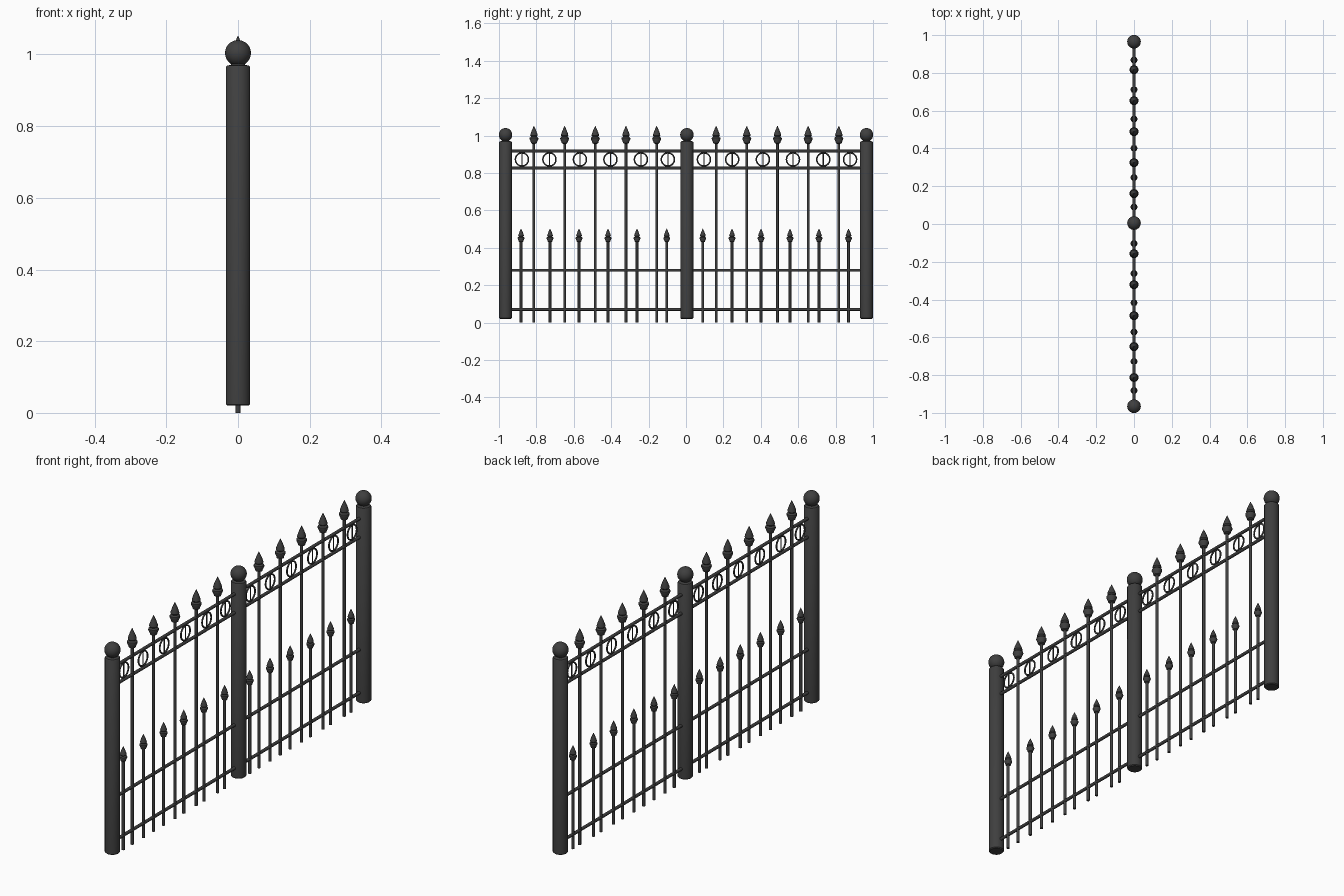
import bpy, math
from mathutils import Matrix

if "Cube" in bpy.data.objects:
    bpy.data.objects.remove(bpy.data.objects["Cube"])


def add_mesh(name, verts, faces, smooth=True):
    me = bpy.data.meshes.new(name)
    me.from_pydata(verts, [], faces)
    me.update()
    ob = bpy.data.objects.new(name, me)
    bpy.context.collection.objects.link(ob)
    if smooth:
        bpy.ops.object.select_all(action='DESELECT')
        ob.select_set(True)
        bpy.context.view_layer.objects.active = ob
        bpy.ops.object.shade_smooth_by_angle(angle=math.radians(40))
    return ob


def lathe(name, profile, y, n):
    """Revolve (radius, z) points, bottom to top, around the vertical line at y."""
    verts, faces = [], []
    for r, z in profile:
        for i in range(n):
            a = 2 * math.pi * i / n
            verts.append((r * math.cos(a), y + r * math.sin(a), z))
    for k in range(len(profile) - 1):
        for i in range(n):
            j = (i + 1) % n
            faces.append((k*n + i, k*n + j, (k+1)*n + j, (k+1)*n + i))
    faces.append(tuple(reversed(range(n))))
    faces.append(tuple(range((len(profile) - 1) * n, len(profile) * n)))
    return add_mesh(name, verts, faces)


def rail(name, y0, y1, z, r):
    ob = lathe(name, [(r, y0), (r, y1)], 0, 12)
    ob.data.transform(Matrix.Rotation(-math.pi / 2, 4, 'X'))
    ob.location.z = z
    return ob


def picket(name, y, tip, s):
    """Round bar topped by a tiered spear finial; s scales the finial."""
    finial = [(0.009, -0.096), (0.016, -0.092), (0.017, -0.086), (0.024, -0.070),
              (0.023, -0.064), (0.015, -0.058), (0.020, -0.052), (0.019, -0.046),
              (0.012, -0.026), (0.0005, 0.0)]
    prof = [(0.007, 0.0), (0.007, tip - 0.096 * s)]
    prof += [(r * s, tip + z * s) for r, z in finial]
    lathe(name, prof, y, 16)


# Posts with a short neck and ball cap
posts = [-0.965, 0.005, 0.965]
for i, y in enumerate(posts):
    prof = [(0.030, 0.02), (0.034, 0.024), (0.034, 0.965), (0.031, 0.969), (0.024, 0.970)]
    lathe(f"post_{i}", prof, y, 32)
    R, zc = 0.036, 1.004
    ball = [(0.024, 0.968)]
    for k in range(4, 25):
        a = -math.pi / 2 + math.pi * k / 24
        ball.append((max(R * math.cos(a), 0.0003), zc + R * math.sin(a)))
    lathe(f"post_ball_{i}", ball, y, 32)

# Rails between neighbouring posts
for p in range(2):
    for k, z in enumerate((0.07, 0.28, 0.826, 0.917)):
        rail(f"rail_{p}_{k}", posts[p] + 0.02, posts[p + 1] - 0.02, z, 0.0075)

# Tall pickets
for p, start in enumerate((-0.813, 0.161)):
    for k in range(5):
        picket(f"tall_picket_{p}_{k}", start + 0.164 * k, 1.052, 1.0)

# Short pickets
short = [-0.882, -0.727, -0.572, -0.417, -0.262, -0.103,
         0.090, 0.246, 0.401, 0.556, 0.711, 0.869]
for k, y in enumerate(short):
    picket(f"short_picket_{k}", y, 0.503, 0.76)

# Decorative rings, each with a thin upright bar
rings = [-0.877, -0.730, -0.567, -0.404, -0.241, -0.097,
         0.096, 0.247, 0.411, 0.572, 0.734, 0.877]
for k, y in enumerate(rings):
    bpy.ops.mesh.primitive_torus_add(
        location=(0, y, 0.872), rotation=(0, math.pi / 2, 0), major_radius=0.035,
        minor_radius=0.004, major_segments=32, minor_segments=8)
    bpy.context.object.name = f"ring_{k}"
    bpy.ops.object.shade_smooth_by_angle(angle=math.radians(60))
    lathe(f"ring_bar_{k}", [(0.003, 0.826), (0.003, 0.917)], y, 8)

# Dark iron colour
iron = bpy.data.materials.new("dark_iron")
iron.diffuse_color = (0.05, 0.05, 0.05, 1)
iron.use_nodes = True
iron.node_tree.nodes["Principled BSDF"].inputs["Base Color"].default_value = iron.diffuse_color
for ob in bpy.data.objects:
    if ob.type == 'MESH':
        ob.data.materials.append(iron)
